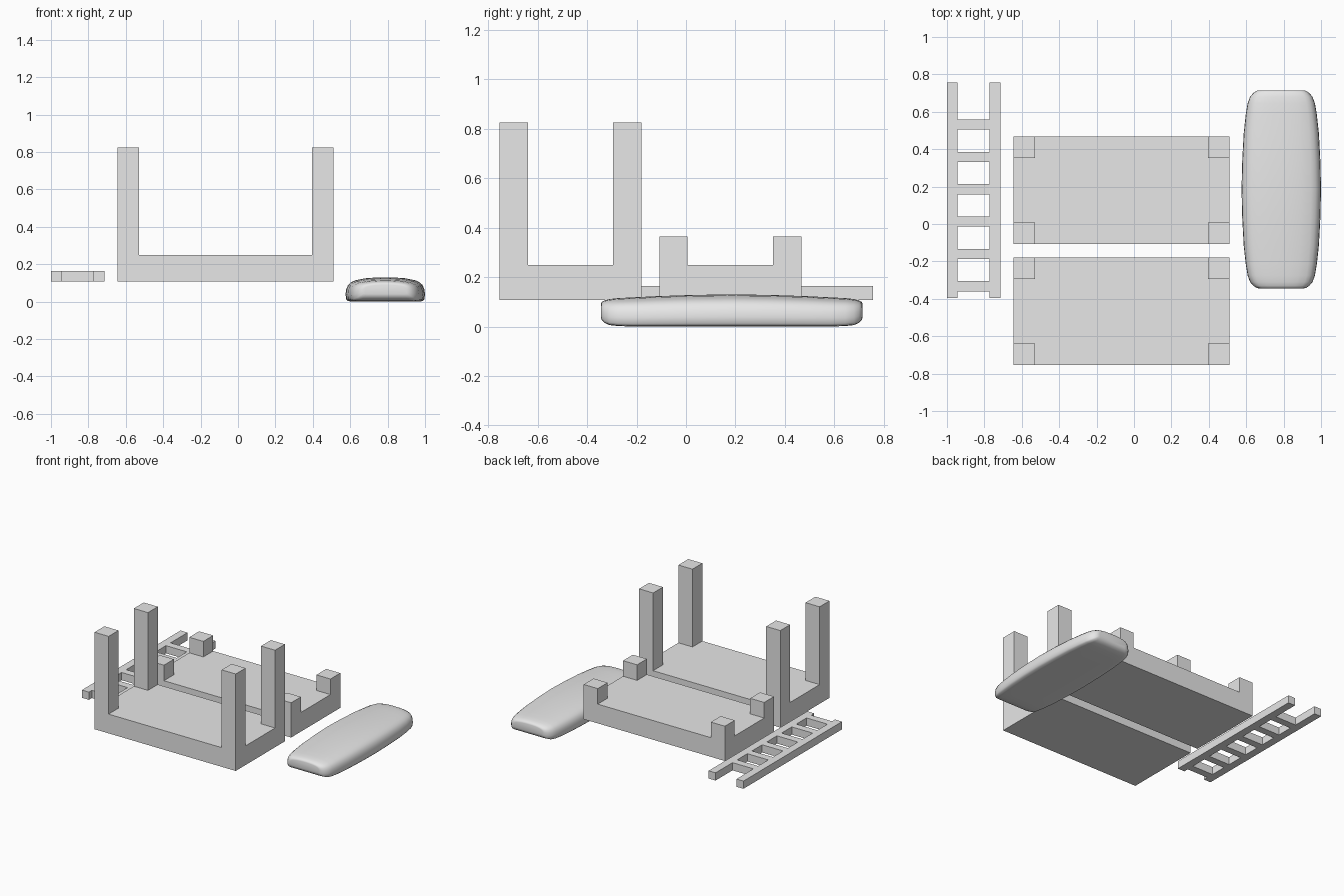
import bpy, bmesh

if "Cube" in bpy.data.objects:
    bpy.data.objects.remove(bpy.data.objects["Cube"])

grey = bpy.data.materials.new("plain_grey")
grey.diffuse_color = (0.8, 0.8, 0.8, 1)
grey.use_nodes = True
grey.node_tree.nodes["Principled BSDF"].inputs["Base Color"].default_value = grey.diffuse_color


def finish(name, bm):
    bmesh.ops.recalc_face_normals(bm, faces=bm.faces)
    mesh = bpy.data.meshes.new(name)
    bm.to_mesh(mesh)
    bm.free()
    mesh.materials.append(grey)
    ob = bpy.data.objects.new(name, mesh)
    bpy.context.collection.objects.link(ob)
    return ob


def box(name, x0, x1, y0, y1, z0, z1):
    bm = bmesh.new()
    bmesh.ops.create_cube(bm, size=1)
    for v in bm.verts:
        v.co = (x0 + (v.co.x + .5) * (x1 - x0),
                y0 + (v.co.y + .5) * (y1 - y0),
                z0 + (v.co.z + .5) * (z1 - z0))
    return finish(name, bm)


def frame(name, y0, y1, top):
    """Bed slab with four corner posts, made as one closed solid."""
    x0, x1, s, z0, z1 = -0.645, 0.51, 0.115, 0.113, 0.255
    xs, ys = [x0, x0 + s, x1 - s, x1], [y0, y0 + s, y1 - s, y1]
    bm = bmesh.new()
    grid = [[bm.verts.new((x, y, z1)) for x in xs] for y in ys]
    corners = []
    for j in range(3):
        for i in range(3):
            f = bm.faces.new((grid[j][i], grid[j][i + 1],
                              grid[j + 1][i + 1], grid[j + 1][i]))
            if i != 1 and j != 1:
                corners.append(f)
    # slab sides and underside
    rim = [e for e in bm.edges if e.is_boundary]
    ext = bmesh.ops.extrude_edge_only(bm, edges=rim)["geom"]
    for v in ext:
        if isinstance(v, bmesh.types.BMVert):
            v.co.z = z0
    bmesh.ops.holes_fill(bm, edges=[e for e in bm.edges if e.is_boundary], sides=0)
    # posts
    for f in bmesh.ops.extrude_discrete_faces(bm, faces=corners)["faces"]:
        for v in f.verts:
            v.co.z = top
    bmesh.ops.remove_doubles(bm, verts=bm.verts, dist=1e-5)
    bmesh.ops.dissolve_limit(bm, angle_limit=0.01, verts=bm.verts, edges=bm.edges)
    return finish(name, bm)


frame("tall_post_bed_frame", -0.755, -0.18, 0.83)
frame("short_post_bed_frame", -0.108, 0.467, 0.37)

# Ladder lying flat
box("ladder_rail_left", -1.0, -0.943, -0.395, 0.757, 0.113, 0.17)
box("ladder_rail_right", -0.772, -0.715, -0.395, 0.757, 0.113, 0.17)
for k in range(6):
    y = -0.36 + k * 0.173
    box(f"ladder_rung_{k + 1}", -0.943, -0.772, y, y + 0.054, 0.113, 0.17)

# Mattress: half cross-section (side, height) lofted along y
half = [(0, 0), (.4, 0), (.8, 0), (.94, .02), (.985, .1), (1, .3), (.985, .5),
        (.94, .68), (.86, .8), (.75, .88), (.5, .96), (.25, .99), (0, 1)]
ring = half + [(-u, v) for u, v in reversed(half[1:-1])]
# distance from centre, half width, bottom, top
stations = [(.53, .115, .045, .095), (.527, .132, .033, .104),
            (.515, .15, .02, .111), (.495, .167, .011, .116),
            (.46, .18, .007, .12), (.4, .19, .005, .123),
            (.3, .201, .005, .128), (.15, .209, .005, .133)]
path = [(-d, w, b, t) for d, w, b, t in stations] + [(0, .2125, .005, .135)] \
    + list(reversed(stations))
bm = bmesh.new()
loops = [[bm.verts.new((.7875 + u * w, .185 + d, b + v * (t - b))) for u, v in ring]
         for d, w, b, t in path]
n = len(ring)
for a, c in zip(loops, loops[1:]):
    for i in range(n):
        bm.faces.new((a[i], a[(i + 1) % n], c[(i + 1) % n], c[i]))
for end in (loops[0], loops[-1]):
    bm.faces.new(end)
mattress = finish("mattress", bm)
bpy.context.view_layer.objects.active = mattress
mattress.select_set(True)
bpy.ops.object.shade_smooth_by_angle(angle=1.0)

# Rest everything on the ground
for ob in bpy.data.objects:
    ob.location.z -= 0.005
